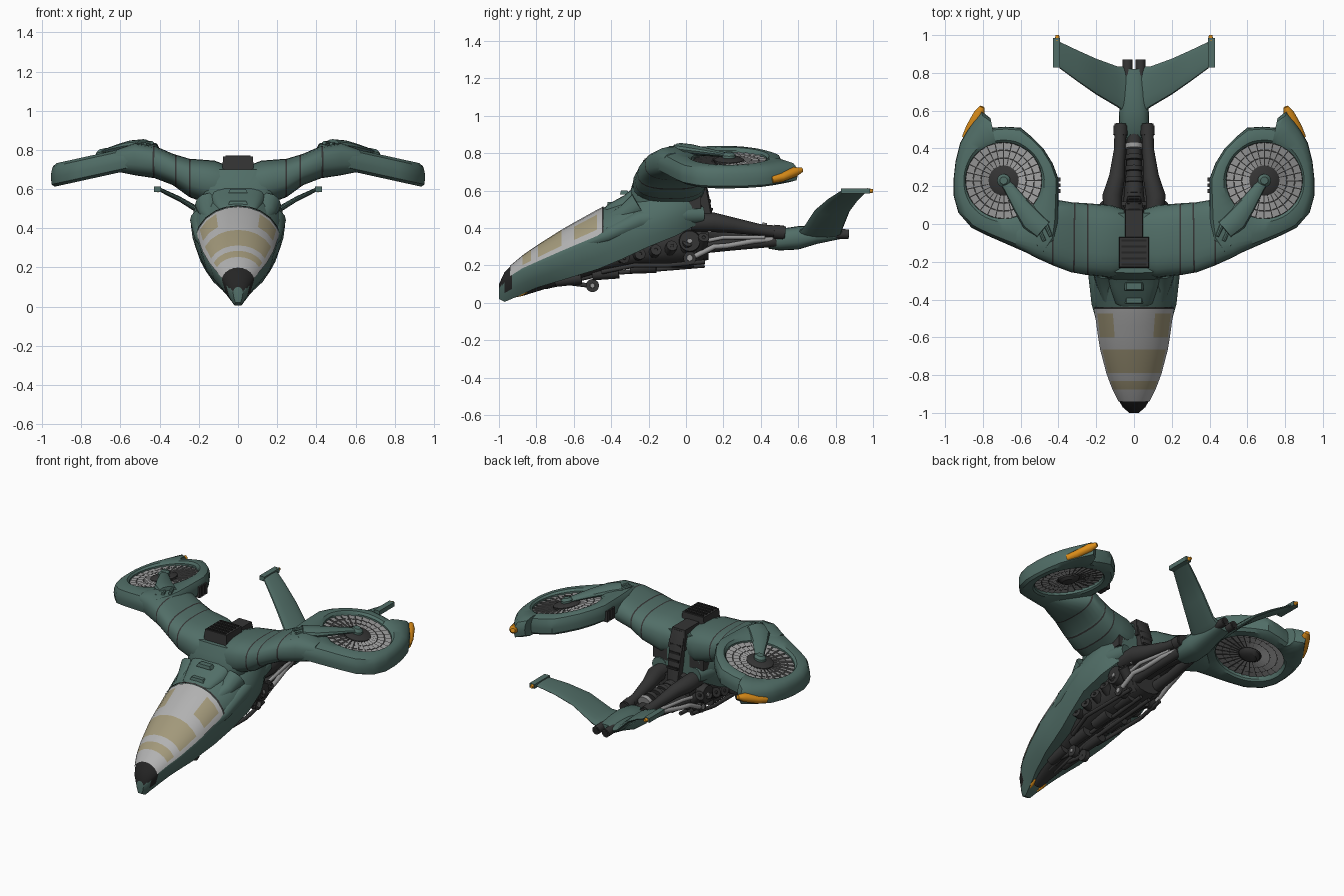
import bpy, bmesh, math
from mathutils import Vector

if "Cube" in bpy.data.objects:
    bpy.data.objects.remove(bpy.data.objects["Cube"])

def mat(name, r, g, b):
    m = bpy.data.materials.new(name)
    m.diffuse_color = (r, g, b, 1)
    m.use_nodes = True
    m.node_tree.nodes["Principled BSDF"].inputs["Base Color"].default_value = m.diffuse_color
    return m

GREEN = mat("teal green paint", .082, .155, .135)
DARK = mat("dark machinery", .035, .035, .035)
BLACK = mat("black mesh", .018, .018, .018)
FRAME = mat("pale grey frame", .44, .44, .44)
GLASS = mat("tan glass", .36, .315, .195)
AMBER = mat("amber light", .72, .27, .01)
METAL = mat("bare metal", .32, .32, .32)

def make(name, verts, faces, mats, pick=None, mirror=False, angle=35):
    me = bpy.data.meshes.new(name)
    me.from_pydata([tuple(v) for v in verts], [], faces)
    bm = bmesh.new()
    bm.from_mesh(me)
    bmesh.ops.recalc_face_normals(bm, faces=bm.faces)
    bm.to_mesh(me)
    bm.free()
    for m in mats:
        me.materials.append(m)
    if pick:
        for p in me.polygons:
            p.material_index = pick(p.center)
    ob = bpy.data.objects.new(name, me)
    bpy.context.collection.objects.link(ob)
    bpy.ops.object.select_all(action='DESELECT')
    ob.select_set(True)
    bpy.context.view_layer.objects.active = ob
    bpy.ops.object.shade_smooth_by_angle(angle=math.radians(angle))
    if mirror:
        ob.modifiers.new("mirror", 'MIRROR')
    return ob

def loft(name, rings, mats, pick=None, mirror=False, loop=False, closed=True, angle=35):
    n, k = len(rings[0]), len(rings)
    verts = [v for r in rings for v in r]
    faces = [(i * n + j, i * n + (j + 1) % n, (i + 1) % k * n + (j + 1) % n, (i + 1) % k * n + j)
             for i in range(k if loop else k - 1) for j in range(n if closed else n - 1)]
    if closed and not loop:
        faces += [tuple(range(n)), tuple(range((k - 1) * n, k * n))]
    return make(name, verts, faces, mats, pick, mirror, angle)

def oval(a, b, ra, rb, n=20, e=.8):
    def f(v): return math.copysign(abs(v) ** e, v)
    return [(a + ra * f(math.cos(2 * math.pi * i / n)), b + rb * f(math.sin(2 * math.pi * i / n))) for i in range(n)]

def along_y(name, keys, m, n=20, e=.8):
    # keys: y, half width, bottom, top
    return loft(name, [[(a, y, b) for a, b in oval(0, (lo + hi) / 2, w, (hi - lo) / 2, n, e)] for y, w, lo, hi in keys], [m])

def tube(name, pts, m, mirror=True, flat=1, n=12):
    rings = []
    for i, (x, y, z, r) in enumerate(pts):
        t = (Vector(pts[min(i + 1, len(pts) - 1)][:3]) - Vector(pts[max(i - 1, 0)][:3])).normalized()
        s = t.cross(Vector((1, 0, 0) if abs(t.z) > .9 else (0, 0, 1))).normalized()
        u = s.cross(t)
        rings.append([Vector((x, y, z)) + s * a + u * b for a, b in oval(0, 0, r, r * flat, n, 1)])
    return loft(name, rings, [m], mirror=mirror)

def box(name, c, s, m, mirror=False, top=1):
    rings = [[(c[0] + i * s[0] / 2 * k, c[1] + j * s[1] / 2 * k, c[2] + h * s[2] / 2)
              for i, j in ((-1, -1), (1, -1), (1, 1), (-1, 1))] for h, k in ((-1, 1), (1, top))]
    return loft(name, rings, [m], mirror=mirror)

def lerp(keys, y):
    for a, b in zip(keys, keys[1:]):
        if y <= b[0]:
            t = (y - a[0]) / (b[0] - a[0])
            return [p + (q - p) * t for p, q in zip(a, b)]
    return list(keys[-1])

# hull: y, top, half width, height of widest line, lower edge, lower width share
HULL = [(-1, .10, .025, .07, .02, .5), (-.97, .165, .06, .11, .005, .3), (-.9, .23, .10, .16, .035, .4),
        (-.8, .30, .14, .20, .08, .55), (-.65, .395, .18, .26, .125, .7), (-.47, .495, .205, .33, .18, .8),
        (-.35, .55, .225, .38, .23, .85), (-.2, .64, .24, .41, .30, .9), (-.05, .68, .22, .46, .36, .9),
        (.08, .66, .16, .50, .43, .9)]

def skin(y, deg, off=0):
    _, zt, w, zm, _, _ = lerp(HULL, y)
    a = math.radians(deg)
    return ((w + off) * math.sin(a), y, zm + (zt - zm + off) * math.cos(a))

def hull_ring(y):
    _, zt, w, zm, ze, f = lerp(HULL, y)
    side = [skin(y, d) for d in range(0, 91, 10)]
    side += [(w * (1 - (1 - f) * .35), y, zm + (ze - zm) * .55), (w * f, y, ze), (w * f * .4, y, ze)]
    return side + [(-x, yy, z) for x, yy, z in reversed(side[1:])]

ys = sorted({k[0] for k in HULL} | {-.985, -.93, -.85, -.72, -.56, -.41, -.27, -.12, .02})
loft("hull", [hull_ring(y) for y in ys], [GREEN, BLACK], lambda c: int(c.y < -.93 and c.z > .088))

# canopy shell with glass panes
cy = [-.94, -.875, -.83, -.79, -.73, -.665, -.60, -.54, -.475, -.45]
ca = [-80, -68, -50, -32, -16, 0, 16, 32, 50, 68, 80]

def pane(c):
    _, zt, w, zm, _, _ = lerp(HULL, c.y)
    a = abs(math.degrees(math.atan2(c.x / w, (c.z - zm) / (zt - zm))))
    band = -.875 < c.y < -.83 or -.79 < c.y < -.665 or (-.60 < c.y < -.475 and a > 32)
    return int(band and a < 68)
loft("canopy", [[skin(y, a, .006) for a in ca] for y in cy], [FRAME, GLASS], pane, closed=False)
loft("canopy_rear_seam", [[skin(y, a, .008) for a in ca] for y in (-.45, -.44)], [DARK], closed=False)
along_y("dorsal_hump", [(-.44, .07, .44, .505), (-.42, .10, .44, .525), (-.33, .13, .44, .575), (-.24, .15, .44, .65)], GREEN, e=.6)
for i, y in enumerate((-.40, -.33)):
    box(f"dorsal_plate_{i}", (0, y, .53 + .06 * i), (.10, .045, .02), GREEN, top=.8)
tube("shoulder_fairing", [(.13, -.42, .44, .03), (.145, -.33, .47, .05), (.15, -.25, .52, .07)], GREEN)
tube("flank_fairing", [(.16, -.60, .29, .015), (.185, -.42, .36, .04), (.19, -.25, .44, .055),
                       (.16, -.06, .47, .055), (.13, .09, .47, .045)], GREEN)
tube("chin_light", [(.022, -.94, .03, .006), (.035, -.88, .048, .012), (.04, -.85, .06, .006)], AMBER)
# pylon joining the hull to both wing roots
loft("wing_pylon", [[(a, b, z) for a, b in oval(0, (y0 + y1) / 2, w, (y1 - y0) / 2, 24, .6)]
                    for z, w, y0, y1 in ((.46, .17, -.30, .06), (.56, .2, -.31, .05), (.64, .22, -.285, .06), (.70, .2, -.26, .06))], [GREEN])

# open belly machinery
along_y("belly_core", [(-.88, .035, .035, .08), (-.67, .08, .10, .2), (-.46, .12, .16, .3), (-.25, .15, .19, .4),
                       (0, .14, .2, .47), (.12, .11, .23, .46)], DARK, 16)
for i in range(6):
    y = -.36 + i * .085
    tube(f"engine_cylinder_{i}", [(.05, y, .25, .035), (.165, y + .03, .24 + .022 * i, .03)], DARK)
    tube(f"engine_bolt_{i}", [(.15, y + .03, .24 + .022 * i, .011), (.172, y + .03, .24 + .022 * i, .009)], DARK, n=8)
for i in range(4):
    y = -.7 + i * .2
    tube(f"belly_drum_{i}", [(.045, y, .115 + .035 * i, .03), (.05, y + .14, .135 + .03 * i, .035)], DARK)
tube("side_pulley", [(.12, .02, .33, .06), (.17, .02, .33, .055)], DARK, n=20)
tube("pulley_cap", [(.15, .02, .33, .016), (.175, .02, .33, .012)], METAL)
tube("low_pulley", [(.08, .02, .24, .035), (.135, .02, .24, .035)], DARK)
tube("low_pulley_cap", [(.12, .02, .24, .02), (.14, .02, .24, .016)], METAL)
tube("belly_pipe", [(.09, -.45, .165, .012), (.13, -.28, .20, .012), (.13, -.1, .20, .012), (.11, .1, .22, .012)], DARK)
tube("keel_pipe", [(.02, -.75, .085, .012), (.025, -.45, .155, .012), (.03, .1, .20, .012)], DARK)
tube("upper_pipe", [(.15, -.05, .38, .012), (.165, .0, .43, .012), (.15, .08, .45, .012), (.12, .13, .38, .012)], METAL)

# nose wheels
tube("gear_leg", [(.03, -.66, .11, .012), (.035, -.5, .09, .012)], DARK)
tube("gear_wheel", [(.025, -.5, .092, .035), (.055, -.5, .092, .035)], DARK, n=16)
tube("gear_hub", [(.05, -.5, .092, .015), (.06, -.5, .092, .012)], METAL)

# wings: x, leading y, trailing y, bottom, top, with dark panel seams
WING = [(0, -.25, .06, .54, .70), (.12, -.285, .10, .51, .745), (.25, -.27, .11, .56, .755), (.33, -.255, .115, .62, .78),
        (.42, -.22, .13, .655, .82), (.52, -.175, .06, .67, .835), (.62, -.12, 0, .69, .80)]
SEAMS = (.24, .31, .42)
rings = []
for x in sorted([k[0] for k in WING if k[0] not in (.25, .42)] + [.06, .18] + [s + d for s in SEAMS for d in (0, .008)]):
    _, a, b, lo, hi = lerp(WING, x)
    sw = max(0, x - .2) * .25
    rings.append([(x + sw * (p - b) * -.4, p, q) for p, q in oval((a + b) / 2, (lo + hi) / 2, (b - a) / 2, (hi - lo) / 2, 24, .75)])
wing = loft("wing", rings, [GREEN, DARK], mirror=True)
for p in wing.data.polygons:
    i = p.index // 24
    if i < len(rings) - 1 and abs(rings[i + 1][0][0] - rings[i][0][0]) < .012:
        p.material_index = 1
box("wing_underside_vent", (.13, .03, .55), (.1, .1, .09), DARK, True)

# dark spine grille between the wing roots
box("spine_intake", (0, -.15, .72), (.165, .17, .09), DARK, top=.92)
box("spine_rear", (0, .0, .67), (.12, .2, .12), DARK, top=.75)
loft("spine_ladder", [[(a, b, z) for a, b in oval(0, y, w, .03, 12, .5)]
                      for z, w, y in ((.42, .04, .12), (.54, .045, .10), (.66, .05, .075), (.72, .045, .05))], [DARK])
for i in range(5):
    box(f"spine_slat_{i}", (0, -.215 + .032 * i, .766), (.13, .012, .012), BLACK)
for i in range(4):
    box(f"ladder_rung_{i}", (0, .135 - .012 * i, .50 + .045 * i), (.075, .02, .015), BLACK)

# fan nacelles, tilted outwards
CX, CY = .69, .23
def tilt(x, y, h): return (x, y, .768 - .22 * (x - .5) + h)
OUT = [(.40, .24), (.43, .32), (.48, .40), (.54, .46), (.60, .51), (.68, .515), (.75, .51), (.76, .56), (.81, .60), (.88, .50),
       (.92, .43), (.945, .33), (.955, .24), (.955, .15), (.93, .06), (.86, -.02), (.78, -.06), (.70, -.095),
       (.62, -.13), (.54, -.165), (.46, -.18), (.41, -.1), (.40, 0), (.40, .12)]
PROF = [(0, -.05), (0, .045), (.15, .058), (.55, .058), (.85, .045), (.97, .02), (1, -.01), (.95, -.045), (.7, -.06), (.1, -.06)]
rings = []
for i, (x, y) in enumerate(OUT):
    nx, ny = OUT[(i + 1) % len(OUT)]
    for t in (0, .5):
        p = Vector((x + (nx - x) * t - CX, y + (ny - y) * t - CY))
        q = p.normalized() * .202
        rings.append([tilt(CX + q.x + (p.x - q.x) * s, CY + q.y + (p.y - q.y) * s, h) for s, h in PROF])
loft("fan_nacelle", rings, [GREEN], mirror=True, loop=True)

def disc(name, prof, m, n=32):
    loft(name, [[tilt(a, b, h) for a, b in oval(CX, CY, r, r, n, 1)] for r, h in prof], [m], mirror=True)
disc("fan_backing", [(.205, -.03), (.205, .025)], DARK)
disc("fan_hub", [(.04, -.055), (.06, -.04), (.08, .03), (.08, .04), (.055, .052)], DARK, 24)
disc("hub_cap", [(.035, .04), (.035, .065), (.02, .08)], GREEN, 16)
verts, faces = [], []
for h in (.032, -.037):
    for k in range(28):
        for r0, r1 in ((.07, .118), (.121, .16), (.163, .201)):
            a0, a1 = (2 * math.pi * (k + f) / 28 for f in (.04, .96))
            faces.append(tuple(range(len(verts), len(verts) + 4)))
            verts += [tilt(CX + r * math.cos(a), CY + r * math.sin(a), h + d)
                      for r, a, d in ((r0, a0, 0), (r1, a0, 0), (r1, a1, .006), (r0, a1, .006))]
make("fan_blades", verts, faces, [METAL], mirror=True)

# strut over each fan, ending in three fingers
tube("fan_strut", [tilt(x, y, h) + (r,) for x, y, h, r in ((.70, .24, .058, .02), (.66, .19, .062, .03), (.60, .10, .062, .045),
     (.54, .02, .06, .06), (.48, -.03, .055, .055))], GREEN, flat=.5)
for i in range(3):
    x, y = .445 + .035 * i, -.015 - .025 * i
    tube(f"strut_finger_{i}", [tilt(x + .03, y + .03, .055) + (.014,), tilt(x - .005, y - .05, .055) + (.010,)], GREEN, n=8)
for i in range(3):
    box(f"nacelle_vent_{i}", (.41, .175 + .03 * i, .765), (.04, .02, .07), DARK, True)
tube("nacelle_light", [tilt(.803, .62, .01) + (.014,), tilt(.82, .58, .002) + (.03,), tilt(.863, .51, -.018) + (.027,),
                       tilt(.888, .455, -.024) + (.024,)], AMBER, flat=.9)

# tail booms and pipes
tube("tail_boom", [(.11, .03, .43, .05), (.115, .15, .43, .052), (.09, .25, .415, .042), (.075, .4, .39, .03), (.07, .53, .375, .034)], DARK)
tube("boom_collar", [(.072, .47, .38, .038), (.07, .52, .375, .038)], DARK)
tube("lower_boom", [(.08, .05, .30, .04), (.07, .25, .31, .03), (.05, .48, .33, .03)], DARK)
tube("exhaust_pipe", [(.13, .05, .25, .014), (.13, .15, .30, .014), (.115, .22, .305, .014), (.09, .36, .33, .014), (.06, .48, .34, .014)], METAL)
tube("return_pipe", [(.12, .1, .33, .011), (.12, .2, .35, .011), (.08, .42, .35, .011)], METAL)
tube("tail_spine", [(0, .08, .38, .06), (0, .3, .36, .04), (0, .5, .34, .04)], DARK, False)
for i in range(5):
    tube(f"spine_joint_{i}", [(0, .16 + .06 * i, .385, .046), (0, .185 + .06 * i, .38, .046)], METAL if i == 4 else DARK, False)

# tail body, fins and exhausts
along_y("tail_body", [(.44, .05, .29, .36), (.5, .08, .28, .395), (.6, .078, .285, .41), (.7, .065, .315, .41), (.82, .055, .34, .395)], GREEN)
FIN = [(.02, .57, .83, .36, .03), (.09, .62, .835, .39, .025), (.2, .685, .875, .49, .018), (.3, .755, .92, .55, .014), (.395, .825, .965, .595, .011)]
loft("tail_fin", [[(x, p, q) for p, q in oval((a + b) / 2, z, (b - a) / 2, t, 16, .9)] for x, a, b, z, t in FIN], [GREEN], mirror=True)
box("fin_end_plate", (.41, .907, .598), (.036, .155, .028), GREEN, True)
tube("fin_light", [(.408, .97, .598, .015), (.405, 1.0, .598, .009)], AMBER)
tube("tail_exhaust", [(.034, .74, .37, .026), (.034, .87, .367, .026)], DARK)
tube("tail_exhaust_bore", [(.034, .868, .367, .019), (.034, .872, .367, .019)], BLACK)
